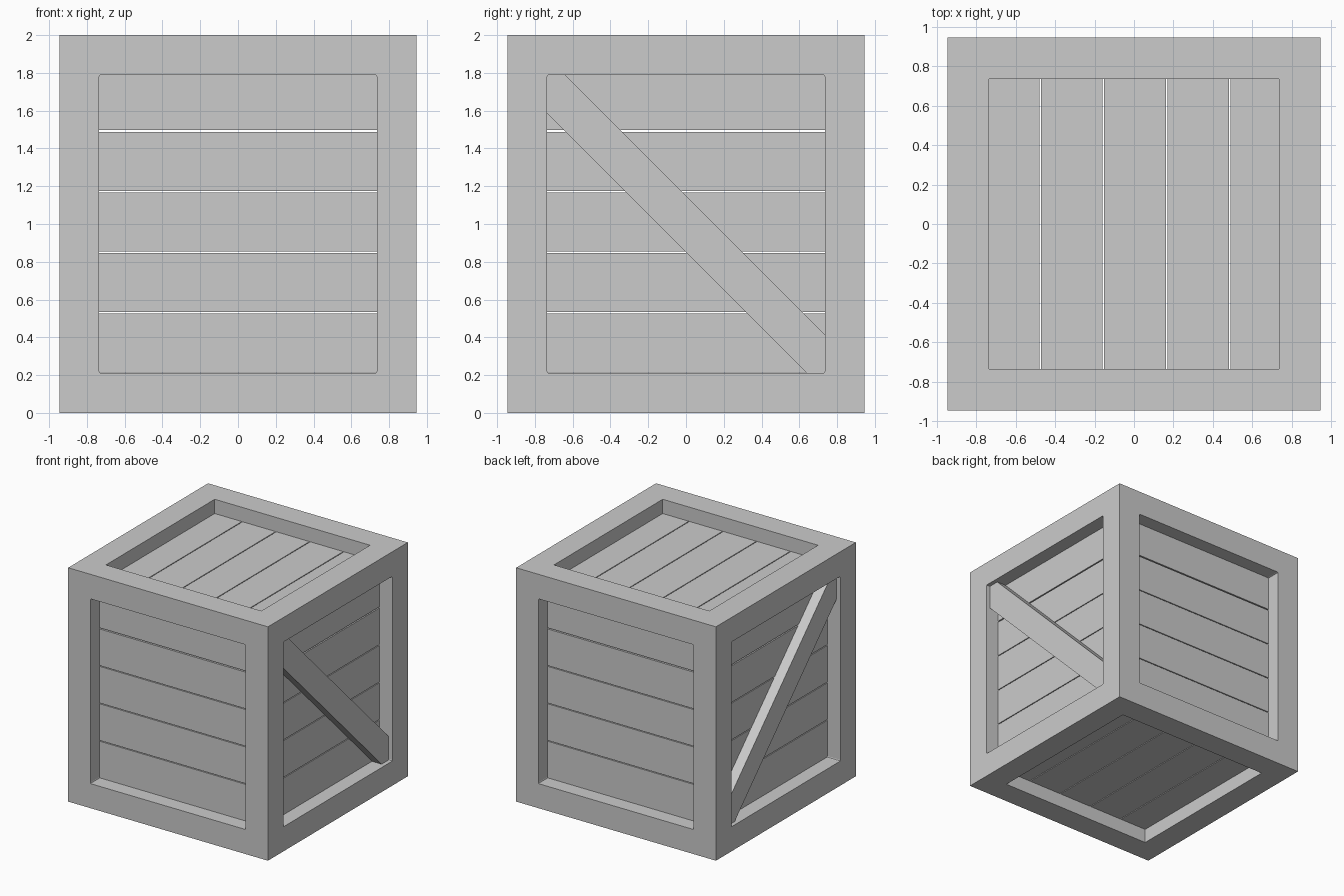
import bpy, bmesh, math
from mathutils import Matrix, Vector

if "Cube" in bpy.data.objects:
    bpy.data.objects.remove(bpy.data.objects["Cube"])

W, H, B = 0.945, 2.0, 0.21        # half width, height, beam width
RECESS, THICK = 0.122, 0.07       # plank inset and thickness
PITCH, GAP = 0.32, 0.007


def box(name, lo, hi, bevel_axis=None, bevel=0.01):
    lo, hi = Vector(lo), Vector(hi)
    mesh = bpy.data.meshes.new(name)
    bm = bmesh.new()
    bmesh.ops.create_cube(bm, size=1)
    bmesh.ops.scale(bm, vec=hi - lo, verts=bm.verts)
    if bevel_axis is not None:
        edges = [e for e in bm.edges
                 if abs((e.verts[0].co - e.verts[1].co)[bevel_axis]) > 0.01]
        bmesh.ops.bevel(bm, geom=edges, offset=bevel, segments=2,
                        profile=0.5, affect='EDGES')
    bm.to_mesh(mesh)
    bm.free()
    ob = bpy.data.objects.new(name, mesh)
    ob.location = (lo + hi) / 2
    bpy.context.collection.objects.link(ob)
    return ob


# Frame: solid block with an opening cut through along each axis
frame = box("frame", (-W, -W, 0), (W, W, H))
o = W - B
cutters = [
    box("cutter_x", (-2, -o, B), (2, o, H - B), 0),
    box("cutter_y", (-o, -2, B), (o, 2, H - B), 1),
    box("cutter_z", (-o, -o, -1), (o, o, 3)),
]
for c in cutters:
    c.hide_render = True
    c.hide_set(True)
    m = frame.modifiers.new(c.name, 'BOOLEAN')
    m.operation = 'DIFFERENCE'
    m.solver = 'EXACT'
    m.object = c

# Planks: five per side, tucked behind the frame edges
e = 0.80
outer = W - RECESS
inner = outer - THICK
for i in range(5):
    z0 = max(B + PITCH * i + GAP / 2, B - 0.03)
    z1 = min(B + PITCH * (i + 1) - GAP / 2, H - B + 0.03)
    if i == 4:
        z0 += 0.003
    box("front_plank", (-e, -outer, z0), (e, -inner, z1))
    box("back_plank", (-e, inner, z0), (e, outer, z1))
    box("right_plank", (inner, -e, z0), (outer, e, z1))
    box("left_plank", (-outer, -e, z0), (-inner, e, z1))
    x0 = -0.795 + PITCH * i + GAP / 2
    x1 = x0 + PITCH - GAP
    box("top_plank", (x0, -e, H - RECESS - THICK), (x1, e, H - RECESS))
    box("bottom_plank", (x0, -e, RECESS), (x1, e, RECESS + THICK))

# Diagonal braces on the right and left sides
half = 1.17
for s, name in ((1, "right_brace"), (-1, "left_brace")):
    x0, x1 = sorted((s * (outer - 0.01), s * (W - 0.035)))
    brace = box(name, (x0, -half, 1 - B / 2), (x1, half, 1 + B / 2))
    brace.rotation_euler.x = -math.pi / 4
